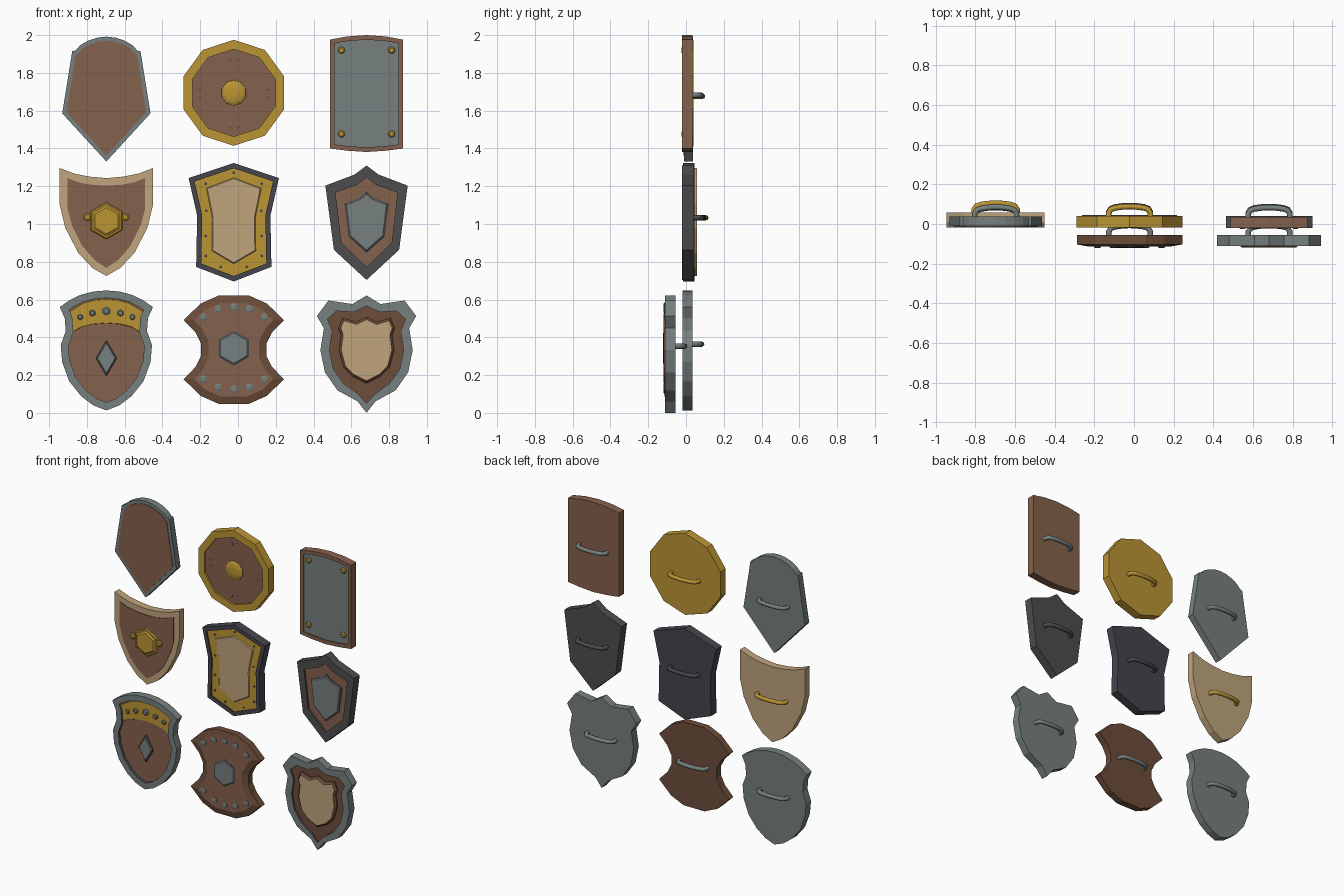
import bpy, bmesh, math
from mathutils import Vector

if "Cube" in bpy.data.objects:
    bpy.data.objects.remove(bpy.data.objects["Cube"])

# Profiles use drawing units: dx from a shield's centre line, v downwards
U = 188.25
def X(u): return (u - 238.2) / U
def Z(v): return (412.5 - v) / U

def mat(name, rgb):
    m = bpy.data.materials.new(name)
    m.diffuse_color = (*[(c / 255) ** 2.2 for c in rgb], 1)
    m.use_nodes = True
    m.node_tree.nodes["Principled BSDF"].inputs["Base Color"].default_value = m.diffuse_color
    return m

STEEL = mat("steel", (118, 127, 127))
GOLD = mat("gold", (186, 147, 55))
BROWN = mat("brown", (132, 98, 78))
DBROWN = mat("dark_brown", (108, 78, 60))
TAN = mat("tan", (190, 163, 124))
DARK = mat("dark_iron", (78, 78, 80))
BLUE = mat("blue_iron", (72, 70, 78))

def mirror(cx, half):
    return [(cx + d, v) for d, v in half] + [(cx - d, v) for d, v in reversed(half) if d > 0]

def ngon(cx, v, r, n, start=90):
    a = [math.radians(start - 360 * i / n) for i in range(n)]
    return [(cx + r * math.cos(t), v - r * math.sin(t)) for t in a]

def inset(pts, d):
    """Mitred inward offset of a clockwise-on-screen outline."""
    out, n = [], len(pts)
    for i in range(n):
        p, a, b = Vector(pts[i]), Vector(pts[i - 1]), Vector(pts[(i + 1) % n])
        e, f = (p - a).normalized(), (b - p).normalized()
        n1, n2 = Vector((-e.y, e.x)), Vector((-f.y, f.x))
        m = (n1 + n2) / max(0.5, 1 + n1.dot(n2))
        out.append(tuple(p + m * d))
    return out

def shell(name, loops, cap=None):
    """Loft outlines (points, y, material of the strip leading to it), cap both ends."""
    bm = bmesh.new()
    mats = []
    def idx(m):
        if m not in mats: mats.append(m)
        return mats.index(m)
    rings = [[bm.verts.new((X(u), y, Z(v))) for u, v in pts] for pts, y, _ in loops]
    bm.faces.new(rings[0]).material_index = idx(loops[0][2])
    for a, b, l in zip(rings, rings[1:], loops[1:]):
        for i in range(len(a)):
            j = (i + 1) % len(a)
            bm.faces.new((a[i], a[j], b[j], b[i])).material_index = idx(l[2])
    bm.faces.new(rings[-1]).material_index = idx(cap or loops[-1][2])
    bmesh.ops.recalc_face_normals(bm, faces=bm.faces)
    me = bpy.data.meshes.new(name)
    bm.to_mesh(me)
    bm.free()
    for m in mats: me.materials.append(m)
    ob = bpy.data.objects.new(name, me)
    bpy.context.collection.objects.link(ob)

def plate(name, out, yb, yf, inn, step, m, face, wall=None):
    """Shield body: rim of material m round a face sunk (+) or raised (-) by step."""
    shell(name, [(out, yb, m), (out, yf, m), (inn, yf, m), (inn, yf + step, wall or m)], face)

def panel(name, pts, y0, y1, bev, m, edge=None):
    shell(name, [(pts, y0, edge or m), (pts, (y0 + y1) / 2, edge or m), (inset(pts, bev), y1, edge or m)], m)

def stud(name, u, v, r, y0, h, m, n=6):
    shell(name, [(ngon(u, v, r, n), y0 + .003, m), (ngon(u, v, r, n), y0 - h * .6, m),
                 (ngon(u, v, r * .65, n), y0 - h, m)])

def handle(name, cx, v, yb, m, w=.105):
    cu = bpy.data.curves.new(name, 'CURVE')
    cu.dimensions = '3D'
    cu.bevel_depth, cu.bevel_resolution, cu.use_fill_caps = .014, 2, True
    right = [(1, -.004), (1, .016), (.9, .033), (.7, .041), (.35, .046)]
    path = [(-a, b) for a, b in right] + [(0, .048)] + right[::-1]
    s = cu.splines.new('POLY')
    s.points.add(len(path) - 1)
    for p, (a, b) in zip(s.points, path):
        p.co = (X(cx) + a * w, yb + b, Z(v), 1)
    cu.materials.append(m)
    bpy.context.collection.objects.link(bpy.data.objects.new(name, cu))

L, C, R = 107, 234, 366.3

# Arched kite shield
o = mirror(L, [(0, 37.5), (9, 38.5), (18, 41.5), (26, 46), (31, 51.5), (34, 52), (44, 114), (0, 162)])
plate("kite_shield", o, .037, -.01, inset(o, 4), -.004, STEEL, BROWN, BROWN)
handle("kite_handle", L, 97, .037, STEEL)

# Ten-sided round shield
plate("round_shield", ngon(C, 93.5, 52.8, 10), .04, -.018, ngon(C, 93.5, 43.5, 10), .012, GOLD, BROWN)
shell("round_boss", [(ngon(C, 93.5, r, 10), y, GOLD) for r, y in ((13, 0), (12.5, -.01), (9.5, -.017), (5, -.021))])
for s in (-1, 1):
    for k in (-4, 4):
        stud("round_rivet", C + k, 93.5 + 33.5 * s, 2.2, -.006, .006, BROWN)
        stud("round_rivet", C + 34 * s, 93.5 + k, 2.2, -.006, .006, BROWN)
handle("round_handle", C, 97, .04, GOLD)

# Tall rectangular shield
o = mirror(R, [(0, 36), (19, 37.3), (36.5, 40.5), (36.5, 149), (19, 151.2), (0, 152.5)])
plate("tower_shield", o, .035, -.02, inset(o, 4.6), .01, BROWN, STEEL)
for s in (-1, 1):
    for v in (51, 134.5):
        stud("tower_rivet", R + 25 * s, v, 3.6, -.01, .014, GOLD, 8)
handle("tower_handle", R, 96, .035, STEEL)

# Pointed heater shield with horned top
o = mirror(L, [(0, 178.5), (17, 177), (32, 174), (46.5, 168.5), (46.5, 205), (41, 228), (28, 253), (14, 268), (0, 276)])
i = mirror(L, [(0, 186), (14, 185.3), (27, 183), (38.5, 178.5), (38.5, 210), (34, 226), (24, 246), (12, 260), (0, 268)])
plate("horned_shield", o, .057, .006, i, -.004, TAN, BROWN, BROWN)
panel("horned_boss_base", ngon(L, 221, 18.5, 6), .01, -.006, 1, GOLD)
panel("horned_boss", ngon(L, 221, 15.5, 6), 0, -.015, 2, GOLD)
for s in (-1, 1):
    stud("horned_rivet", L + 19 * s, 217.5, 3.8, .002, .012, GOLD, 8)
handle("horned_handle", L, 218, .057, GOLD, .108)

# Waisted shield with gold band
o = mirror(C, [(0, 163.5), (45, 178.5), (36.5, 216), (37.5, 267), (0, 281.5)])
plate("waisted_shield", o, .045, -.015, inset(o, 5), .008, BLUE, GOLD)
panel("waisted_face", mirror(C, [(0, 178), (27.5, 188.5), (21.5, 218), (22, 251), (0, 264)]), 0, -.013, 1, TAN)
for d, v in ((0, 173), (28, 184), (27.5, 211), (28, 236), (28, 256), (13, 267)):
    for s in ((-1, 1) if d else (1,)):
        stud("waisted_rivet", C + d * s, v, 1.5, -.007, .004, BLUE)
handle("waisted_handle", C, 218, .045, BLUE)

# Peaked iron shield with nested panels
o = mirror(R, [(0, 166), (12, 175), (41, 186), (32.5, 250), (0, 280)])
i = mirror(R, [(0, 178), (9, 185), (31, 193), (25, 243), (0, 267)])
plate("peaked_shield", o, .04, -.02, i, .012, DARK, BROWN)
p = mirror(R, [(0, 192), (7, 198), (22, 204), (18, 237), (0, 253)])
panel("peaked_face", p, -.005, -.022, 2.5, STEEL, DARK)
handle("peaked_handle", R, 218, .04, DARK)

# Scalloped steel shield with gold crest
o = mirror(L, [(0, 290.5), (13, 291.5), (26, 295), (37, 300.5), (46.5, 307), (41.5, 318), (40.5, 331), (45.5, 345),
               (44, 362), (37, 381), (25, 396), (13, 405), (0, 410)])
i = inset(o, 7.5)
plate("scalloped_shield", o, .035, -.018, i, .018, STEEL, BROWN, DARK)
panel("scalloped_crest", mirror(L, [(0, 299), (12, 300), (23, 303), (37, 311.5), (34, 320), (33.5, 332),
                                    (25, 327), (13, 324), (0, 323)]), .002, -.005, .3, GOLD)
for d, v, r in ((0, 311, 4.2), (14, 313, 3.4), (26, 317, 3)):
    for s in ((-1, 1) if d else (1,)):
        stud("crest_rivet", L + d * s, v, r, -.004, .012, STEEL)
panel("scalloped_diamond", mirror(L, [(0, 340), (10.5, 358), (0, 376)]), .002, -.014, 1.5, STEEL, DARK)
handle("scalloped_handle", L, 344, .035, STEEL)

# Double-bitted wooden shield
q = [(15, 54), (33, 46), (50, 29.5), (38, 17), (32.5, 6)]
o = mirror(C, [(d, 349.5 - h) for d, h in q] + [(d, 349.5 + h) for d, h in q[::-1]])
shell("waisted_wood_shield", [(o, -.055, DBROWN), (o, -.103, DBROWN), (inset(o, 7.5), -.113, DBROWN)], BROWN)
for d, h in ((0, 41), (15.5, 39), (30.5, 31)):
    for s in ((-1, 1) if d else (1,)):
        for t in (-1, 1):
            stud("wood_rivet", C + d * s, 348 + h * t, 4, -.112, .008, STEEL)
panel("wood_boss", ngon(C, 348, 17.5, 6), -.11, -.122, 2.5, STEEL, DARK)
handle("wood_handle", C, 346, -.055, STEEL)

# Crested shield with layered panels
o = mirror(R, [(0, 295.5), (14, 304), (38, 300.5), (49.5, 316), (42.5, 328), (46, 350), (41.5, 372),
               (29, 390), (9, 401), (0, 412.5)])
i = mirror(R, [(0, 306), (13, 312), (30, 311), (39, 319), (34, 331), (37, 350), (33, 369), (23, 383), (8, 394), (0, 403)])
plate("crested_shield", o, -.055, -.11, i, .012, STEEL, DBROWN, DARK)
p = mirror(R, [(0, 317), (10, 322), (24, 318), (28, 328), (25.5, 335), (27.5, 350), (23, 367), (14, 376), (0, 383)])
panel("crested_face", p, -.094, -.119, 2.2, TAN, DBROWN)
handle("crested_handle", R, 346, -.055, STEEL)
